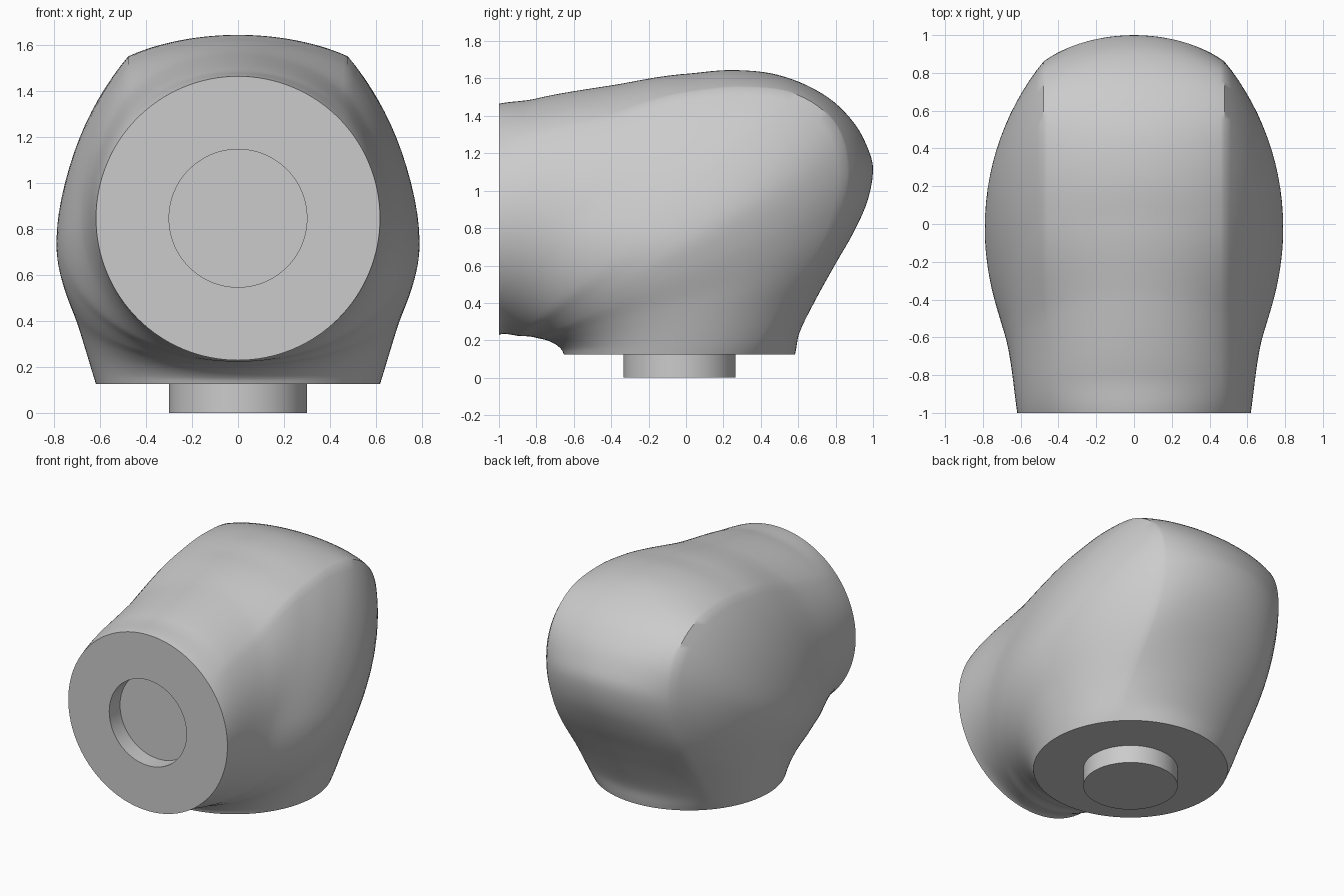
import bpy, bmesh
from math import sin, cos, pi, radians, atan2, hypot, degrees

if "Cube" in bpy.data.objects:
    bpy.data.objects.remove(bpy.data.objects["Cube"])

# The elbow is lofted through sections that fan around this inner corner
PY, PZ = -1.0, 0.125
R_END, R_PEG = 0.618, 0.30
FRONT_Z, BASE_Y = 0.847, -0.035
CREASE_X = 0.48
N, SECTIONS = 128, 90


def fan(points):
    """Side-view points (y, z, extra) -> sorted (angle, radius, extra)."""
    out = []
    for p in points:
        dy, dz = p[0] - PY, p[1] - PZ
        out.append((degrees(atan2(dz, dy)), hypot(dy, dz), p[2] if len(p) > 2 else 0))
    return sorted(out)


def sample(table, t, k):
    """Smooth interpolation of column k at angle t."""
    n = len(table)

    def slope(i):
        a, b = table[max(i - 1, 0)], table[min(i + 1, n - 1)]
        return (b[k] - a[k]) / (b[0] - a[0])
    i = 0
    while i < n - 2 and t > table[i + 1][0]:
        i += 1
    a, b = table[i], table[i + 1]
    h = b[0] - a[0]
    s = min(max((t - a[0]) / h, 0), 1)
    return ((2*s**3 - 3*s**2 + 1) * a[k] + (s**3 - 2*s**2 + s) * h * slope(i)
            + (3*s**2 - 2*s**3) * b[k] + (s**3 - s**2) * h * slope(i + 1))


# Side-view guide curves: outer and inner outline, ridge line, widest line with half width
PC = radians(50.9)
outer = fan([(-1, FRONT_Z + R_END), (-.8, 1.493), (-.4, 1.563), (0, 1.625), (.25, 1.645),
             (.5, 1.617), (.75, 1.505), (.9, 1.36), (.975, 1.22), (1, 1.12), (.972, .95),
             (.9, .785), (.8, .61), (.7, .43), (.61, .25), (BASE_Y + R_END, PZ)])
inner = fan([(-1, FRONT_Z - R_END), (-.9, .224), (-.8, .213), (-.75, .202), (-.7, .18),
             (-.665, .15), (BASE_Y - R_END, PZ)])
ridge = fan([(-1, FRONT_Z + R_END * cos(PC)), (-.5, 1.37), (0, 1.52), (.3, 1.55), (.6, 1.51),
             (.8, 1.35), (.86, 1.1), (.79, .8), (.54, .4), (BASE_Y + R_END * cos(PC), PZ)])
wide = fan([(-1, FRONT_Z, R_END), (-.6, .84, .675), (-.2, .81, .77), (-.02, .73, .79),
            (.02, .6, .765), (.01, .4, .70), (BASE_Y, PZ, R_END)])


def section(t):
    uo, ui, uc, um = (sample(g, t, 1) for g in (outer, inner, ridge, wide))
    w = sample(wide, t, 2)
    ct, st = cos(radians(t)), sin(radians(t))
    pts = []
    for j in range(N):
        f = 2 * pi * j / N
        g = min(f, 2 * pi - f)
        if g < PC:            # crown between the two ridges
            x = CREASE_X * sin(g) / sin(PC)
            u = uo - (uo - uc) * (1 - cos(g)) / (1 - cos(PC))
        elif g < pi / 2:      # flank
            x = CREASE_X + (w - CREASE_X) * (sin(g) - sin(PC)) / (1 - sin(PC))
            u = um + (uc - um) * cos(g) / cos(PC)
        else:                 # inside of the bend
            x = w * sin(g)
            u = um + (um - ui) * cos(g)
        pts.append((x if f <= pi else -x, PY + u * ct, PZ + u * st))
    return pts


def socket_ring(y):
    return [(R_PEG * sin(2*pi*j/N), y, FRONT_Z + R_PEG * cos(2*pi*j/N)) for j in range(N)]


def peg_ring(z):
    return [(R_PEG * sin(2*pi*j/N), BASE_Y + R_PEG * cos(2*pi*j/N), z) for j in range(N)]


def loft(name, rings):
    bm = bmesh.new()
    loops = [[bm.verts.new(p) for p in r] for r in rings]
    for a, b in zip(loops, loops[1:]):
        for j in range(N):
            k = (j + 1) % N
            bm.faces.new((a[j], a[k], b[k], b[j]))
    bm.faces.new(loops[0])
    bm.faces.new(loops[-1])
    bmesh.ops.recalc_face_normals(bm, faces=bm.faces)
    me = bpy.data.meshes.new(name)
    bm.to_mesh(me)
    bm.free()
    ob = bpy.data.objects.new(name, me)
    bpy.context.collection.objects.link(ob)
    bpy.ops.object.select_all(action='DESELECT')
    ob.select_set(True)
    bpy.context.view_layer.objects.active = ob
    bpy.ops.object.shade_smooth_by_angle(angle=radians(35))
    return ob


# Elbow with recessed socket in front and a peg below
body = [section(90 * (1 - i / SECTIONS)) for i in range(SECTIONS + 1)]
loft("elbow", [socket_ring(-.88), socket_ring(-1)] + body + [peg_ring(PZ), peg_ring(0)])
